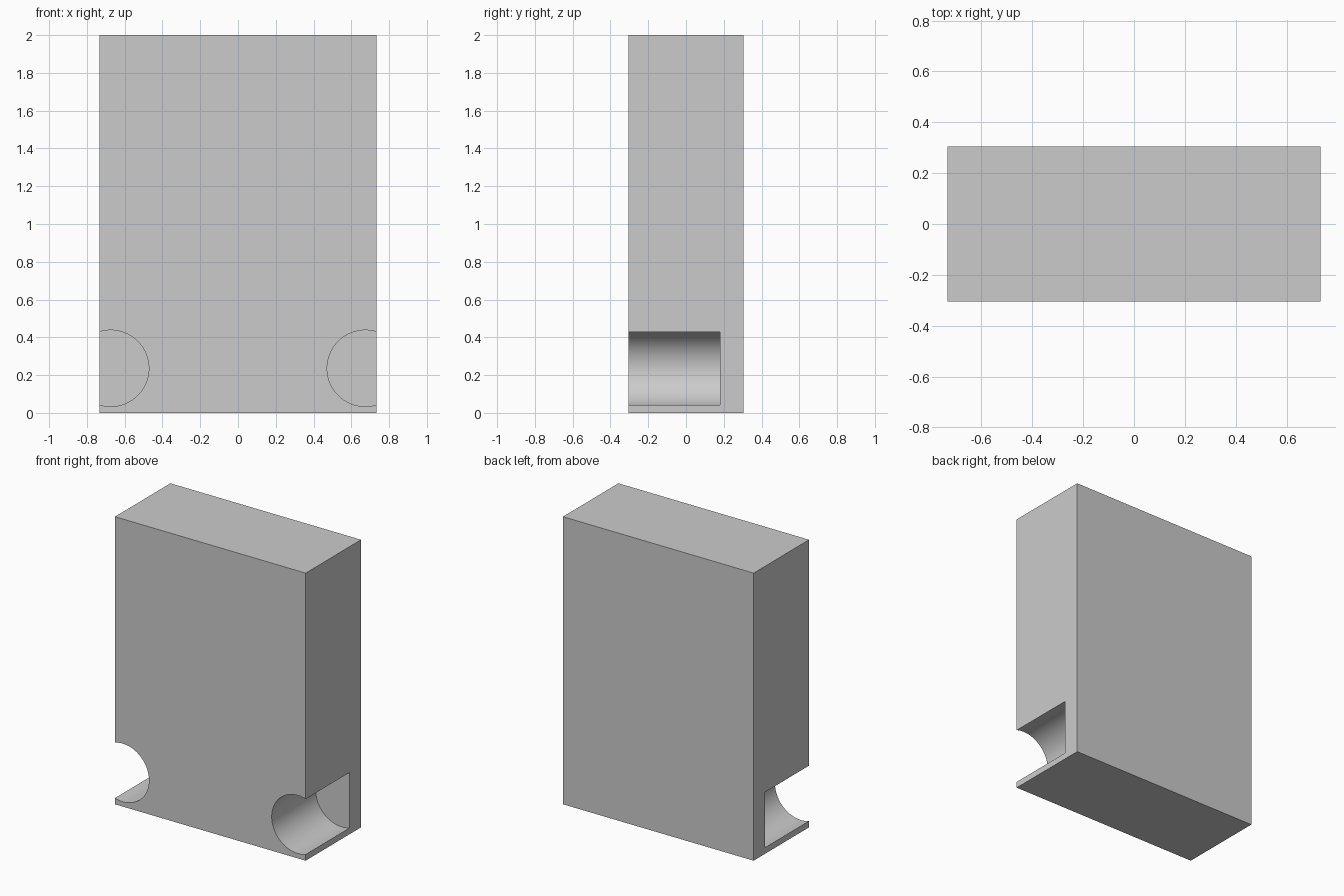
import bpy
from math import radians

if "Cube" in bpy.data.objects:
    bpy.data.objects.remove(bpy.data.objects["Cube"])

W, D, H = 1.467, 0.608, 2.0          # overall size
R, CX, CZ = 0.202, 0.674, 0.236      # round notch radius and centre
BACK = 0.18                          # depth where the notches stop

# Main block
bpy.ops.mesh.primitive_cube_add(size=1, location=(0, 0, H / 2))
body = bpy.context.object
body.name = "block_body"
body.scale = (W, D, H)
bpy.ops.object.transform_apply(location=True, rotation=False, scale=True)

# Blind round notch in each lower side, open at the front
front = -D / 2 - 0.1
for side in (-1, 1):
    bpy.ops.mesh.primitive_cylinder_add(
        vertices=96, radius=R, depth=BACK - front,
        location=(side * CX, (BACK + front) / 2, CZ),
        rotation=(radians(90), 0, 0))
    cutter = bpy.context.object
    cutter.name = "notch_cutter"
    cutter.hide_render = True
    mod = body.modifiers.new("notch", 'BOOLEAN')
    mod.operation = 'DIFFERENCE'
    mod.solver = 'EXACT'
    mod.object = cutter
    bpy.context.view_layer.objects.active = body
    bpy.ops.object.modifier_apply(modifier=mod.name)
    bpy.data.objects.remove(cutter, do_unlink=True)

# Smooth notch walls, crisp edges
bpy.ops.object.select_all(action='DESELECT')
body.select_set(True)
bpy.context.view_layer.objects.active = body
bpy.ops.object.shade_smooth_by_angle(angle=radians(30))
